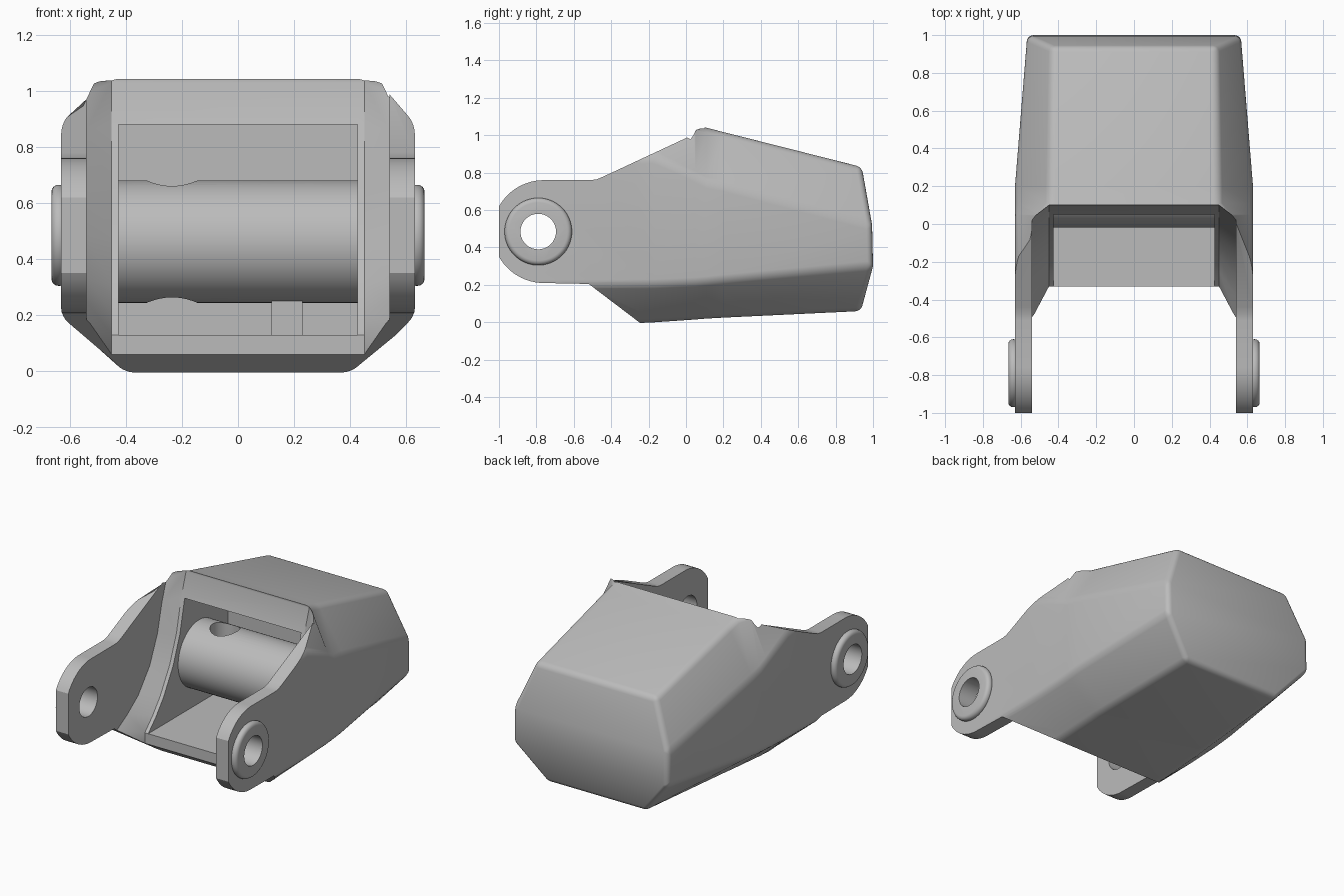
import bpy, bmesh
from math import sin, cos, pi, radians
from mathutils import Matrix

default = bpy.data.objects.get("Cube")
if default:
    bpy.data.objects.remove(default)

grey = bpy.data.materials.new("plain grey")
grey.use_nodes = True
grey.diffuse_color = (0.5, 0.5, 0.5, 1)
grey.node_tree.nodes["Principled BSDF"].inputs["Base Color"].default_value = (0.5, 0.5, 0.5, 1)


def finish(bm, name):
    bmesh.ops.recalc_face_normals(bm, faces=bm.faces)
    mesh = bpy.data.meshes.new(name)
    bm.to_mesh(mesh)
    bm.free()
    obj = bpy.data.objects.new(name, mesh)
    mesh.materials.append(grey)
    bpy.context.collection.objects.link(obj)
    return obj


def loft(name, rings, cap_rows=False):
    """Join matching rings of points; caps are one face, or rows for a bulge."""
    bm = bmesh.new()
    rows = [[bm.verts.new(p) for p in ring] for ring in rings]
    n = len(rows[0])
    for a, b in zip(rows, rows[1:]):
        for i in range(n):
            j = (i + 1) % n
            bm.faces.new((a[i], a[j], b[j], b[i]))
    for r in (rows[0], rows[-1]):
        if cap_rows:
            for i in range(n // 2 - 1):
                bm.faces.new((r[i], r[i + 1], r[n - 2 - i], r[n - 1 - i]))
        else:
            bm.faces.new(r)
    return finish(bm, name)


def block(name, lo, hi):
    corners = ((0, 0), (1, 0), (1, 1), (0, 1))
    return loft(name, [[(x, (lo[1], hi[1])[a], (lo[2], hi[2])[b]) for a, b in corners]
                       for x in (lo[0], hi[0])])


def cylinder(name, centre, radius, length, axis="X"):
    bm = bmesh.new()
    turn = Matrix.Rotation(pi / 2, 4, "Y") if axis == "X" else Matrix()
    bmesh.ops.create_cone(bm, cap_ends=True, segments=64, radius1=radius, radius2=radius,
                          depth=length, matrix=Matrix.Translation(centre) @ turn)
    return finish(bm, name)


def apply(obj, mod):
    bpy.context.view_layer.objects.active = obj
    bpy.ops.object.modifier_apply(modifier=mod.name)


def bevel(obj, width, segments=4, angle=25):
    mod = obj.modifiers.new("rounding", "BEVEL")
    mod.width, mod.segments = width, segments
    mod.limit_method, mod.angle_limit = "ANGLE", radians(angle)
    mod.use_clamp_overlap = False
    apply(obj, mod)


def boolean(obj, tool, operation="DIFFERENCE", keep=False):
    mod = obj.modifiers.new("cut", "BOOLEAN")
    mod.object, mod.operation, mod.solver = tool, operation, "EXACT"
    apply(obj, mod)
    if not keep:
        bpy.data.objects.remove(tool)


def smooth(obj):
    bpy.ops.object.select_all(action="DESELECT")
    obj.select_set(True)
    bpy.context.view_layer.objects.active = obj
    bpy.ops.object.shade_smooth_by_angle(angle=radians(30))


# Outer hull: eight-sided sections, each as bottom, low side, high side, top (x, y, z)
def section(y, bottom, low, high, top):
    half = [bottom, low, high, top]
    half = [p if len(p) == 3 else (p[0], y, p[1]) for p in half]
    return half + [(-px, py, pz) for px, py, pz in reversed(half)]


housing = loft("housing", [
    section(-1.2, (.40, -.05), (.63, .19), (.63, .88), (.49, 1.06)),
    section(-.17, (.40, .00), (.63, .20), (.63, .88), (.49, 1.06)),
    section(.05, (.395, .015), (.63, .21), (.63, .78), (.50, 1.055)),
    section(.11, (.395, .02), (.63, .215), (.63, .75), (.45, 1.04)),
    section(.2, (.39, .025), (.63, .225), (.63, .73), (.45, 1.017)),
    section(1, (.36, .935, .06), (.565, 1, .30), (.565, .995, .52), (.44, .94, .83)),
], cap_rows=True)
bevel(housing, .03)

# Side outline with rounded ears
ear_y, ear_z, ear_r = -.76, .485, .275
arc = [radians(-90 - 60.8 * i / 12) for i in range(13)]
lower = [(ear_y + ear_r * cos(a), ear_z + ear_r * sin(a)) for a in arc]
upper = [(y, 2 * ear_z - z) for y, z in reversed(lower)]
outline = lower + upper + [(-.51, .76), (-.475, .765), (-.44, .78), (.0, .985), (.015, 1.0),
                           (.02, 1.035), (.035, 1.05), (.06, 1.2), (1.2, 1.2), (1.2, -.2),
                           (.015, -.2), (-.25, .0), (-.52, .205)]
trim = loft("outline_trim", [[(x, y, z) for y, z in outline] for x in (-1, 1)])
boolean(housing, trim, "INTERSECT")

# Open front: a curved mouth that is shallower next to the side plates
deep = [(.10, 1.3), (.10, 1.03), (.05, .88), (.0, .66), (-.07, .48), (-.17, .31),
        (-.25, .21), (-.33, .13), (-.33, -.2), (-1.2, -.2), (-1.2, 1.3)]
shallow = [(.03, 1.3), (.03, 1.0), (-.02, .86), (-.07, .66), (-.15, .48), (-.27, .33),
           (-.38, .25), (-.50, .18), (-.50, -.2), (-1.2, -.2), (-1.2, 1.3)]
mouth = loft("mouth_cutter", [[(x, y, z) for y, z in shape] for x, shape in
                              ((-.54, shallow), (-.45, deep), (.45, deep), (.54, shallow))])
boolean(housing, mouth)

# Inner pocket
boolean(housing, block("pocket_cutter", (-.425, -1.2, .13), (.425, .5, .88)))

# Hinge bosses and the pin hole through both ears
pin_hole = cylinder("pin_hole_cutter", (0, -.79, ear_z), .095, 3)
boolean(housing, pin_hole, keep=True)
for side, label in ((1, "left"), (-1, "right")):
    boss = cylinder(label + "_hinge_boss", (side * .6375, -.79, ear_z), .18, .055)
    bevel(boss, .025, angle=60)
    boolean(boss, pin_hole, keep=True)
    smooth(boss)
bpy.data.objects.remove(pin_hole)
smooth(housing)

# Cross barrel with a vertical through hole, and its small support
barrel = cylinder("cross_barrel", (0, .2, .4625), .218, .86)
boolean(barrel, cylinder("barrel_hole_cutter", (-.235, .2, .46), .09, 1, "Z"))
smooth(barrel)
block("barrel_support", (.12, .15, .12), (.23, .45, .27))
